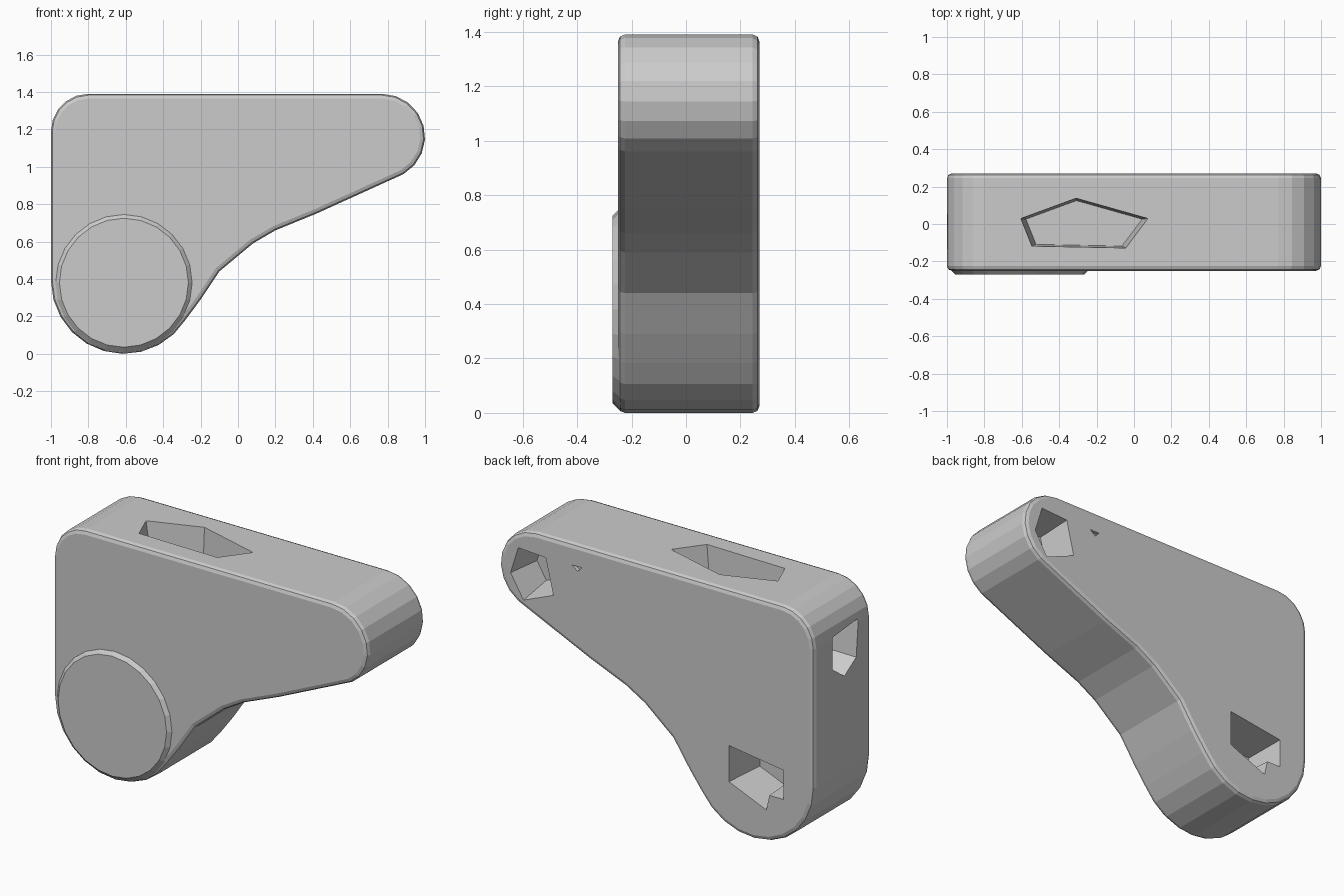
import bpy, bmesh
from math import sin, cos, radians
from mathutils import Vector

if "Cube" in bpy.data.objects:
    bpy.data.objects.remove(bpy.data.objects["Cube"])


def arc(cx, cz, r, a0, a1, n):
    """Points on an arc, angles in degrees."""
    return [(cx + r * cos(radians(a0 + (a1 - a0) * i / n)),
             cz + r * sin(radians(a0 + (a1 - a0) * i / n))) for i in range(n + 1)]


def prism(name, pts, axis, start, end, taper=1.0):
    """Extrude a flat outline along one axis, shrinking the far end by taper."""
    cu = sum(p[0] for p in pts) / len(pts)
    cv = sum(p[1] for p in pts) / len(pts)

    def place(u, v, w):
        return {'X': (w, u, v), 'Y': (u, w, v), 'Z': (u, v, w)}[axis]

    bm = bmesh.new()
    near = [bm.verts.new(place(u, v, start)) for u, v in pts]
    far = [bm.verts.new(place(cu + (u - cu) * taper, cv + (v - cv) * taper, end))
           for u, v in pts]
    bm.faces.new(near)
    bm.faces.new(far)
    for i in range(len(pts)):
        j = (i + 1) % len(pts)
        bm.faces.new((near[i], near[j], far[j], far[i]))
    bmesh.ops.recalc_face_normals(bm, faces=bm.faces)
    mesh = bpy.data.meshes.new(name)
    bm.to_mesh(mesh)
    bm.free()
    ob = bpy.data.objects.new(name, mesh)
    bpy.context.collection.objects.link(ob)
    return ob


def bevel(ob, width, segments):
    m = ob.modifiers.new("edge_bevel", 'BEVEL')
    m.width = width
    m.segments = segments
    m.limit_method = 'ANGLE'
    m.angle_limit = radians(50)


def combine(ob, other, operation):
    m = ob.modifiers.new(other.name, 'BOOLEAN')
    m.object = other
    m.operation = operation
    m.solver = 'EXACT'
    other.hide_render = True
    other.hide_set(True)


# Plate outline: rounded arm end, stepped underside, round lower lobe, left corner
outline = arc(0.77, 1.16, 0.23, 90, -60, 8)
outline += [(0.42, 0.75), (0.20, 0.66), (0.08, 0.59), (-0.10, 0.44), (-0.20, 0.29)]
outline += arc(-0.61, 0.39, 0.39, -32, -180, 10)
outline += arc(-0.80, 1.19, 0.20, 180, 90, 5)
body = prism("body", outline, 'Y', -0.25, 0.27)
bevel(body, 0.025, 2)

# Raised round boss on the front of the lobe
boss = prism("front_boss", arc(-0.61, 0.38, 0.375, 0, 345, 23), 'Y', -0.27, -0.1)
bevel(boss, 0.03, 1)
combine(body, boss, 'UNION')

# Pockets: outline, axis, start outside the surface, floor, taper
pockets = {
    "top_pocket": ([(-0.61, 0.03), (-0.31, 0.14), (0.08, 0.03), (-0.04, -0.13),
                    (-0.55, -0.12)], 'Z', 1.42, 1.22, 0.9),
    "arm_end_pocket": ([(0.65, 1.06), (0.845, 0.98), (0.93, 1.12), (0.88, 1.28),
                        (0.70, 1.27)], 'Y', 0.29, 0.08, 0.7),
    "lobe_pocket": ([(-0.46, 0.50), (-0.81, 0.45), (-0.81, 0.28), (-0.72, 0.28),
                     (-0.70, 0.19), (-0.46, 0.29)], 'Y', 0.29, 0.03, 0.85),
    "side_pocket": ([(0.10, 1.20), (0.10, 1.01), (-0.01, 0.93), (-0.12, 1.00),
                     (-0.14, 1.22)], 'X', -1.03, -0.82, 0.8),
    "small_notch": ([(0.54, 1.27), (0.47, 1.27), (0.50, 1.24)], 'Y', 0.29, 0.25, 0.8),
}
for name, (pts, axis, start, end, taper) in pockets.items():
    combine(body, prism(name, pts, axis, start, end, taper), 'DIFFERENCE')
